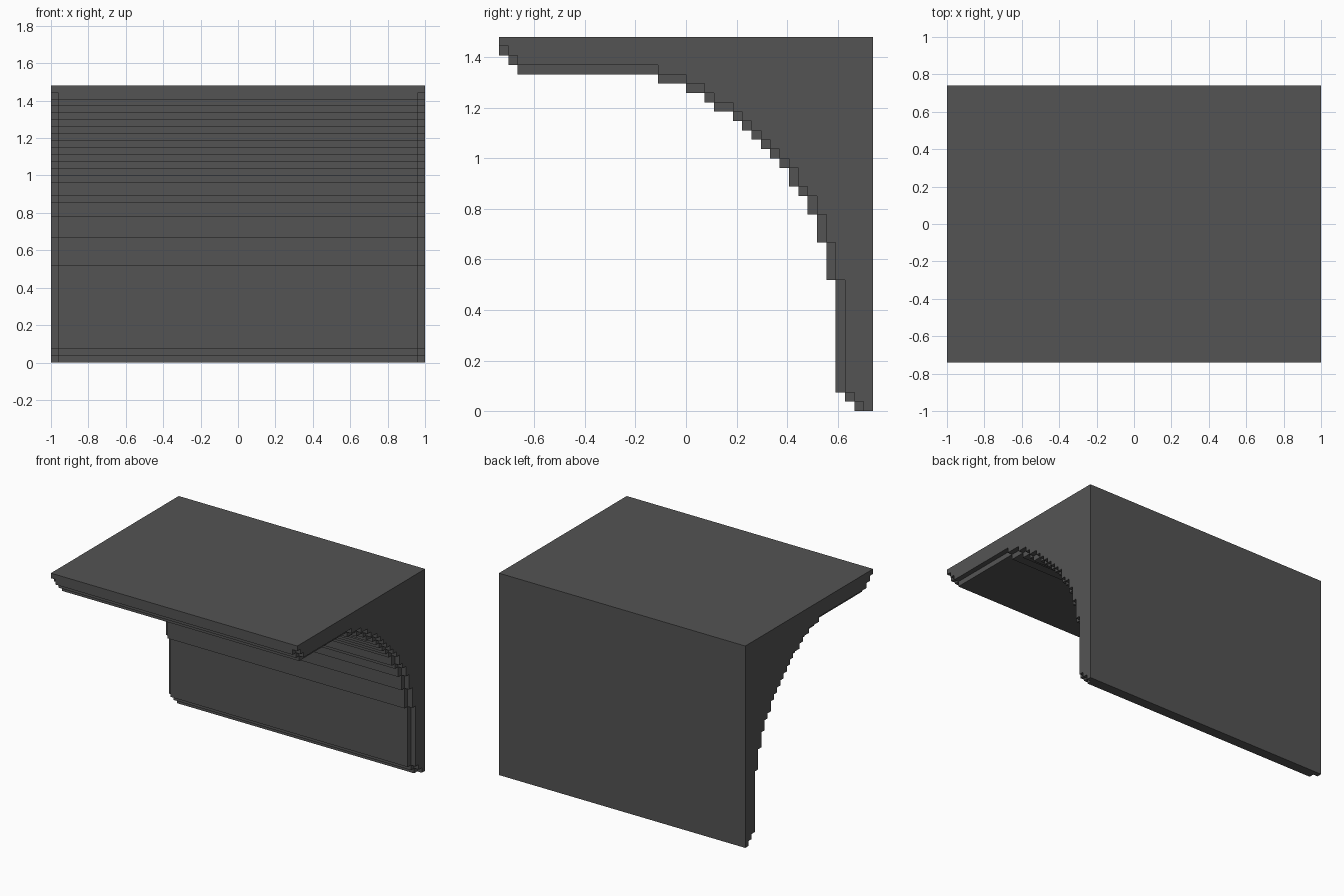
import bpy
import bmesh

cube = bpy.data.objects.get("Cube")
if cube:
    bpy.data.objects.remove(cube)

U = 2 / 54            # one block
HALF_W, BACK, TOP = 27, 20, 40

grey = bpy.data.materials.new("dark grey")
grey.use_nodes = True
colour = (0.088, 0.088, 0.088, 1)
grey.diffuse_color = colour
bsdf = grey.node_tree.nodes["Principled BSDF"]
bsdf.inputs["Base Color"].default_value = colour
bsdf.inputs["Roughness"].default_value = 0.8

# Underside staircase in blocks: (start of step in y, underside height)
STEPS = [(-20, 38), (-19, 37), (-18, 36), (-3, 35), (0, 34), (2, 33), (3, 32),
         (5, 31), (6, 30), (7, 29), (8, 28), (9, 27), (10, 26), (11, 24),
         (12, 23), (13, 21), (14, 18), (15, 14), (16, 2), (17, 1), (18, 0)]


def underside(y):
    """Height of the underside over the block column starting at y."""
    return [z for start, z in STEPS if start <= y][-1]


core_heights = [underside(y) for y in range(-BACK, BACK)]
# The end courses are worn back by one block along the staircase
end_heights = [core_heights[0] + 1]
for before, here in zip(core_heights, core_heights[1:]):
    end_heights.append(max(here + 1, before))
end_heights[-1] = 0


def outline(heights):
    """Stepped side outline as (y, z) points, without collinear points."""
    pts = [(BACK, TOP), (-BACK, TOP), (-BACK, heights[0])]
    for i in range(1, len(heights)):
        if heights[i] != heights[i - 1]:
            pts += [(i - BACK, heights[i - 1]), (i - BACK, heights[i])]
    return pts + [(BACK, heights[-1])]


def extrude_outline(name, heights, x0, x1, open_inside=False):
    """Extrude a side outline along x into a solid."""
    bm = bmesh.new()
    face = bm.faces.new([bm.verts.new((x0 * U, y * U, z * U))
                         for y, z in outline(heights)])
    new = bmesh.ops.extrude_face_region(bm, geom=[face], use_keep_orig=True)["geom"]
    moved = [v for v in new if isinstance(v, bmesh.types.BMVert)]
    bmesh.ops.translate(bm, verts=moved, vec=((x1 - x0) * U, 0, 0))
    bmesh.ops.recalc_face_normals(bm, faces=bm.faces)
    if open_inside:
        bmesh.ops.delete(bm, geom=[face], context="FACES_ONLY")
    mesh = bpy.data.meshes.new(name)
    bm.to_mesh(mesh)
    bm.free()
    mesh.materials.append(grey)
    obj = bpy.data.objects.new(name, mesh)
    bpy.context.collection.objects.link(obj)
    return obj


# Main stepped cove between the two end courses
extrude_outline("cove_body", core_heights, 1 - HALF_W, HALF_W - 1)

# Recessed end courses, mirrored to both sides
ends = extrude_outline("end_courses", end_heights, HALF_W - 1, HALF_W, True)
mirror = ends.modifiers.new("Mirror", "MIRROR")
mirror.use_axis = (True, False, False)
mirror.use_mirror_merge = False
